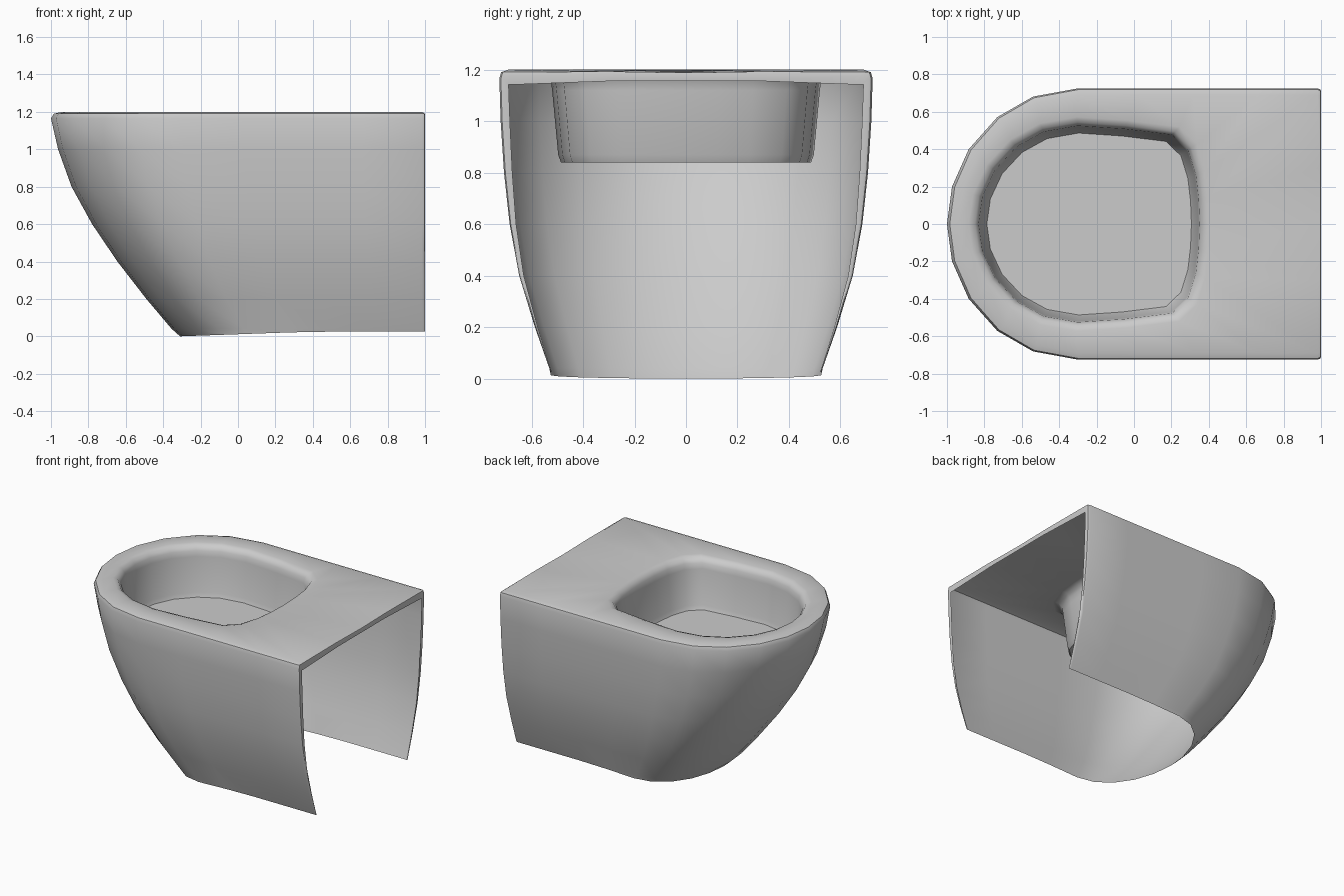
import bpy, bmesh
from math import sin, cos, radians

if "Cube" in bpy.data.objects:
    bpy.data.objects.remove(bpy.data.objects["Cube"])

ANG = (0, 16, 33.5, 52, 70, 90)
BACK = 0.983


def mirror(half):
    # half runs from front centre along +y; returns the full -y .. front .. +y run
    return [(x, -y, z) for x, y, z in reversed(half[1:])] + half


def arc(xc, a, b):
    return [(xc - a * cos(radians(t)), b * sin(radians(t))) for t in ANG]


def outline(z, w, front, xc):
    # U-shaped section of the body: round nose, straight sides, open back
    pts = arc(xc, xc - front, w)
    pts += [(xc + (BACK - xc) * t, w) for t in (0.25, 0.48, 0.75, 1)]
    return mirror([(x, y, z if z else 0.025 * min(1, (x + 0.31) / 0.7))
                   for x, y in pts])


bm = bmesh.new()


def add(pts):
    return [bm.verts.new(p) for p in pts]


def bridge(a, b, closed=False):
    n = len(a)
    for i in range(n if closed else n - 1):
        j = (i + 1) % n
        bm.faces.new((a[i], a[j], b[j], b[i]))


# outer shell: height, half width, nose x, centre of nose curve
levels = [(0, .525, -.31, .05), (.04, .531, -.355, .03), (.2, .587, -.49, -.06),
          (.4, .648, -.645, -.15), (.6, .685, -.78, -.21), (.8, .707, -.89, -.26),
          (1.0, .72, -.962, -.29), (1.165, .725, -1, -.3),
          (1.19, .718, -.985, -.3), (1.2, .69, -.94, -.3)]
rows = [add(outline(*l)) for l in levels]
for a, b in zip(rows, rows[1:]):
    bridge(a, b)

# top deck, joined to the basin opening
back = add([(BACK, y, z) for y, z in ((.3, 1.193), (0, 1.188), (-.3, 1.193))])
deck = rows[-1] + back


def basin_loop(z, s):
    half = arc(-.3, .525, .52) + [(-.05, .503), (.2, .472), (.285, .39), (.325, .26)]
    run = mirror([(x, y, z) for x, y in half])
    run += [(.34, .13, z), (.345, 0, z), (.34, -.13, z)]
    return add([(-.24 + (x + .24) * s, y * s, z) for x, y, z in run])


# basin: rolled rim, walls and flat floor
prev = deck
for z, s in ((1.2, 1.1), (1.19, 1.045), (1.16, 1.01), (1.12, 1.0), (.87, .955), (.84, .935)):
    loop = basin_loop(z, s)
    bridge(prev, loop, True)
    prev = loop
bm.faces.new(prev)

# turned-in lip around the open back
edge = [r[-1] for r in rows] + back + [r[0] for r in reversed(rows)]
prev = edge
for x, t in ((.997, .006), (1.0, .015), (.998, .036)):
    pts = []
    for v in edge:
        y, z = v.co.y, v.co.z
        w = t * min(1, .1 + z)
        sign = (y > 0) - (y < 0)
        top = 1.2 - t * (1.6 if abs(y) > .4 else 1.2)
        pts.append((x, y - sign * w, min(z, top)))
    loop = add(pts)
    bridge(prev, loop)
    prev = loop

bmesh.ops.recalc_face_normals(bm, faces=bm.faces)
# make the deck face upwards
bm.faces.ensure_lookup_table()
top_face = max(bm.faces, key=lambda f: f.calc_area() if f.calc_center_median().z > 1.18 else 0)
if top_face.normal.z < 0:
    bmesh.ops.reverse_faces(bm, faces=bm.faces)

mesh = bpy.data.meshes.new("toilet_bowl")
bm.to_mesh(mesh)
bm.free()
bowl = bpy.data.objects.new("toilet_bowl", mesh)
bpy.context.collection.objects.link(bowl)
bpy.context.view_layer.objects.active = bowl
bowl.select_set(True)
bpy.ops.object.shade_smooth_by_angle(angle=radians(45))
